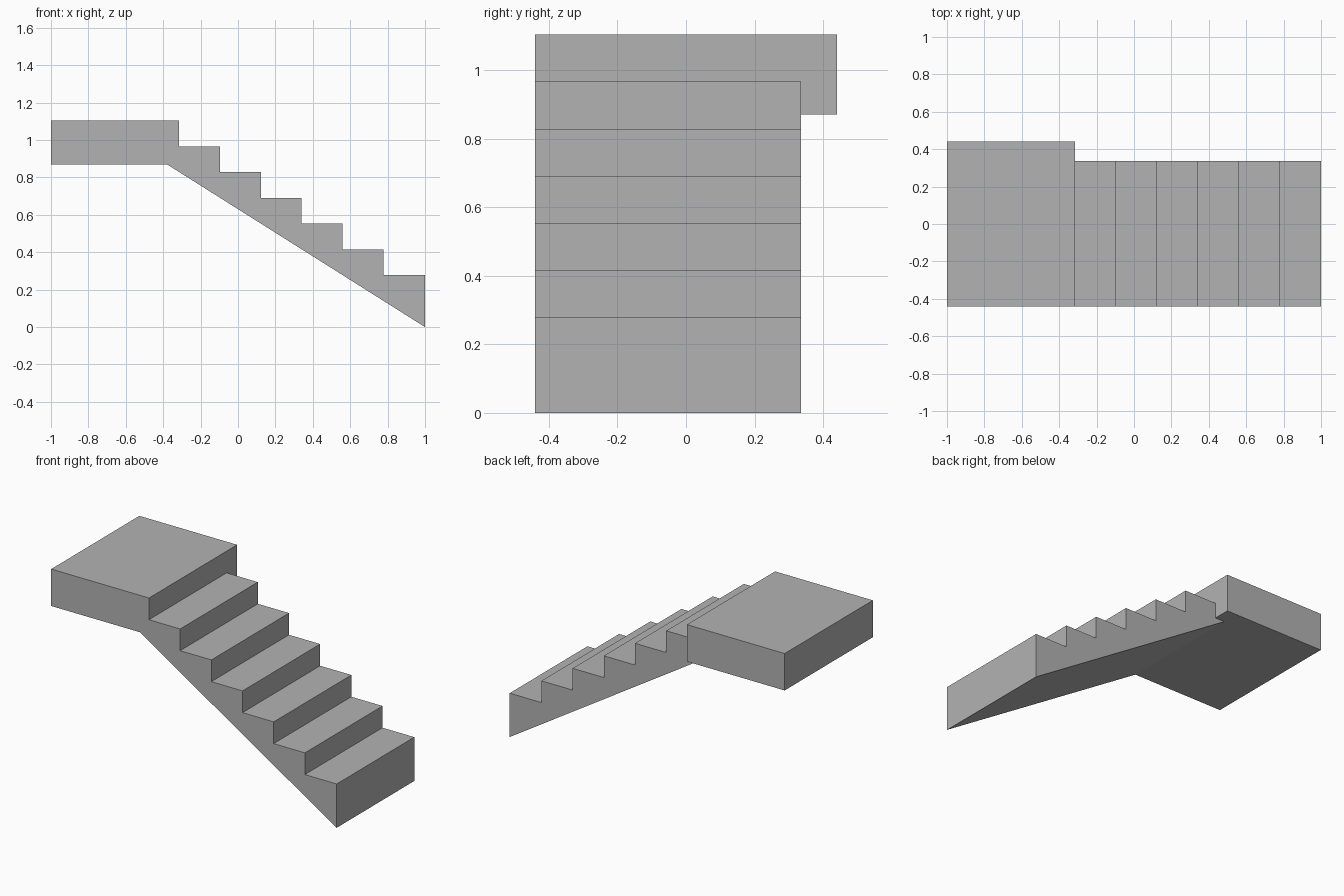
import bpy
import bmesh
from mathutils import Vector

cube = bpy.data.objects.get("Cube")
if cube:
    bpy.data.objects.remove(cube, do_unlink=True)

# Plain grey concrete
concrete = bpy.data.materials.new("grey_concrete")
concrete.use_nodes = True
grey = (0.45, 0.45, 0.45, 1)
concrete.diffuse_color = grey
concrete.node_tree.nodes["Principled BSDF"].inputs["Base Color"].default_value = grey


def extrude_profile(name, profile, y_front, y_back):
    """Extrude an x/z outline from y_front to y_back as a solid."""
    bm = bmesh.new()
    face = bm.faces.new([bm.verts.new((x, y_front, z)) for x, z in profile])
    result = bmesh.ops.extrude_face_region(bm, geom=[face], use_keep_orig=True)
    moved = [v for v in result["geom"] if isinstance(v, bmesh.types.BMVert)]
    bmesh.ops.translate(bm, verts=moved, vec=Vector((0, y_back - y_front, 0)))
    bmesh.ops.recalc_face_normals(bm, faces=bm.faces)
    mesh = bpy.data.meshes.new(name)
    bm.to_mesh(mesh)
    bm.free()
    mesh.materials.append(concrete)
    obj = bpy.data.objects.new(name, mesh)
    bpy.context.collection.objects.link(obj)
    return obj


TOP, UNDERSIDE = 1.104, 0.87
EDGE = -0.315              # where the landing meets the highest step
RUN, RISE, STEPS = 0.2185, 0.1377, 6
FRONT, BACK = -0.441, 0.441

# Landing slab, deeper than the flight at the back
extrude_profile("landing", [(-1, UNDERSIDE), (EDGE, UNDERSIDE),
                            (EDGE, TOP), (-1, TOP)], FRONT, BACK)

# Flight of steps over a sloping soffit
outline = [(1, 0), (-0.38, UNDERSIDE), (EDGE, UNDERSIDE)]
for i in range(STEPS):
    z = TOP - RISE * (i + 1)
    right = 1 if i == STEPS - 1 else EDGE + RUN * (i + 1)
    outline += [(EDGE + RUN * i, z), (right, z)]
extrude_profile("stair_flight", outline, FRONT, 0.336)
